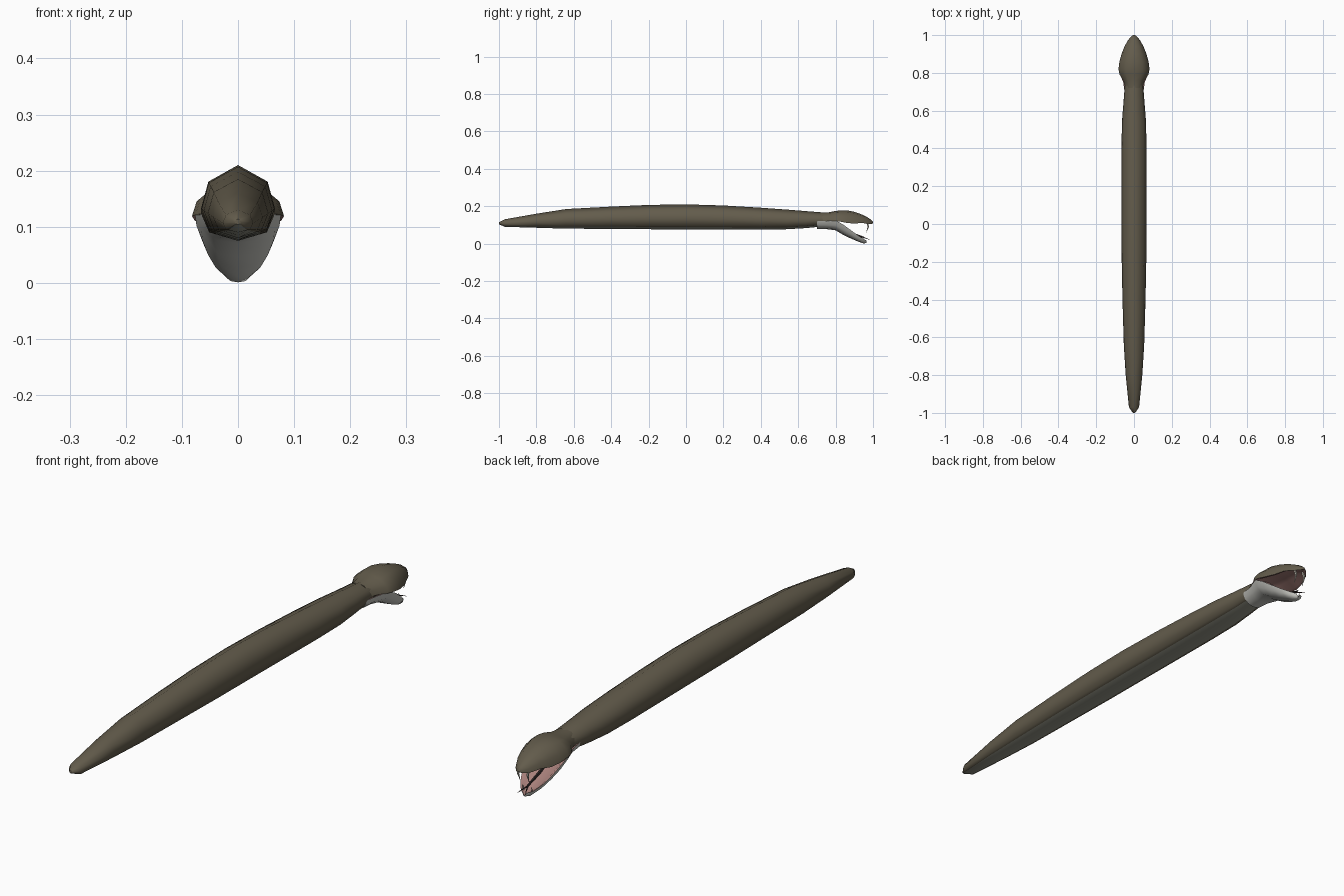
import bpy, bmesh, math
from mathutils import Vector

if "Cube" in bpy.data.objects:
    bpy.data.objects.remove(bpy.data.objects["Cube"])


def mat(name, col):
    m = bpy.data.materials.new(name)
    m.diffuse_color = (*col, 1)
    m.use_nodes = True
    m.node_tree.nodes["Principled BSDF"].inputs["Base Color"].default_value = m.diffuse_color
    return m


SKIN = mat("olive_brown_skin", (0.125, 0.107, 0.072))
BELLY = mat("grey_green_belly", (0.29, 0.29, 0.235))
JAW = mat("pale_jaw", (0.58, 0.58, 0.54))
MOUTH = mat("pink_mouth", (0.40, 0.22, 0.20))
DARK = mat("dark_tongue", (0.03, 0.02, 0.02))
FANG = mat("ivory_fang", (0.55, 0.52, 0.45))


def loft(name, rings, mats, side_mat, caps=(0, 0), angle=60):
    """Skin closed rings; side_mat(i) gives the material of each lengthwise strip."""
    bm = bmesh.new()
    vr = [[bm.verts.new(p) for p in r] for r in rings]
    n = len(vr[0])
    for a, b in zip(vr, vr[1:]):
        for i in range(n):
            j = (i + 1) % n
            bm.faces.new((a[i], a[j], b[j], b[i])).material_index = side_mat(i)
    bm.faces.new(vr[0][::-1]).material_index = caps[0]
    bm.faces.new(vr[-1]).material_index = caps[1]
    bmesh.ops.recalc_face_normals(bm, faces=bm.faces)
    me = bpy.data.meshes.new(name)
    bm.to_mesh(me)
    bm.free()
    ob = bpy.data.objects.new(name, me)
    bpy.context.collection.objects.link(ob)
    for m in mats:
        me.materials.append(m)
    bpy.ops.object.select_all(action='DESELECT')
    ob.select_set(True)
    bpy.context.view_layer.objects.active = ob
    bpy.ops.object.shade_smooth_by_angle(angle=math.radians(angle))
    return ob


# Body: ridged section, fractions of half width and height, top to bottom
half = [(0, 1), (.8, .78), (1, .42), (.78, .13), (.6, .10), (0, 0)]
section = half + [(-x, z) for x, z in half[-2:0:-1]]
body_rows = [  # y, top, bottom, half width
    (-1.0, .114, .104, .006), (-.97, .130, .090, .027), (-.8, .160, .085, .044),
    (-.64, .185, .080, .054), (-.4, .198, .079, .061), (-.2, .207, .077, .065),
    (0, .210, .076, .066), (.2, .204, .075, .066), (.4, .192, .075, .066),
    (.54, .182, .077, .064), (.64, .174, .083, .056), (.73, .167, .092, .049),
    (.79, .155, .096, .046)]
body_rings = [[(x * w, y, b + z * (t - b)) for x, z in section] for y, t, b, w in body_rows]
loft("body", body_rings, [SKIN, BELLY, MOUTH], lambda i: 1 if i in (4, 5) else 0, (0, 2))

# Upper head: domed outside, hollow pink palate below
head_half = [(0, 1), (.55, .87), (.9, .45), (1, 0), (.85, .04), (.5, .35), (0, .45)]
head_sec = head_half + [(-x, z) for x, z in head_half[-2:0:-1]]
head_rows = [  # y, top, lip, half width
    (.72, .166, .125, .045), (.76, .167, .122, .056), (.79, .173, .121, .076),
    (.82, .177, .119, .082), (.86, .178, .111, .077), (.90, .170, .107, .066),
    (.94, .156, .111, .050), (.97, .141, .106, .034), (.99, .127, .105, .018),
    (1.0, .116, .108, .005)]
head_rings = [[(x * w, y, b + z * (t - b)) for x, z in head_sec] for y, t, b, w in head_rows]
loft("upper_head", head_rings, [SKIN, MOUTH], lambda i: 1 if 3 <= i <= 8 else 0, angle=70)

# Lower jaw: pale trough with a pink floor
jaw_half = [(0, 0), (.5, .10), (.85, .5), (1, 1), (.9, .98), (.6, .55), (0, .35)]
jaw_sec = jaw_half + [(-x, z) for x, z in jaw_half[-2:0:-1]]
jaw_rows = [  # y, rim, bottom, half width
    (.70, .122, .079, .050), (.75, .121, .078, .057), (.80, .125, .071, .077),
    (.84, .102, .047, .074), (.88, .073, .028, .063), (.92, .044, .011, .047),
    (.95, .025, .001, .028), (.965, .017, .003, .008)]
jaw_rings = [[(x * w, y, b + z * (t - b)) for x, z in jaw_sec] for y, t, b, w in jaw_rows]
loft("lower_jaw", jaw_rings, [JAW, MOUTH], lambda i: 1 if 3 <= i <= 8 else 0, angle=70)


def spike(name, path, radii, m):
    """Tapered five sided tube along a short path."""
    pts = [Vector(p) for p in path]
    d = (pts[-1] - pts[0]).normalized()
    u = d.cross(Vector((1, 0, 0))).normalized()
    v = d.cross(u)
    rings = [[p + r * (u * math.cos(k * math.tau / 5) + v * math.sin(k * math.tau / 5))
              for k in range(5)] for p, r in zip(pts, radii)]
    return loft(name, rings, [m], lambda i: 0)


# Fangs and forked tongue
spike("tongue", [(0, .79, .108), (0, .87, .062), (0, .95, .034)], [.006, .006, .004], DARK)
for s, side in ((-1, "left"), (1, "right")):
    spike("fang_" + side, [(s * .02, .968, .118), (s * .02, .975, .09), (s * .019, .964, .060)],
          [.006, .004, .0006], FANG)
    spike("lower_tooth_" + side, [(s * .018, .945, .016), (s * .018, .95, .038)],
          [.003, .0005], FANG)
    spike("tongue_tip_" + side, [(0, .945, .035), (s * .008, .965, .028), (s * .016, .985, .020)],
          [.003, .002, .0006], DARK)
